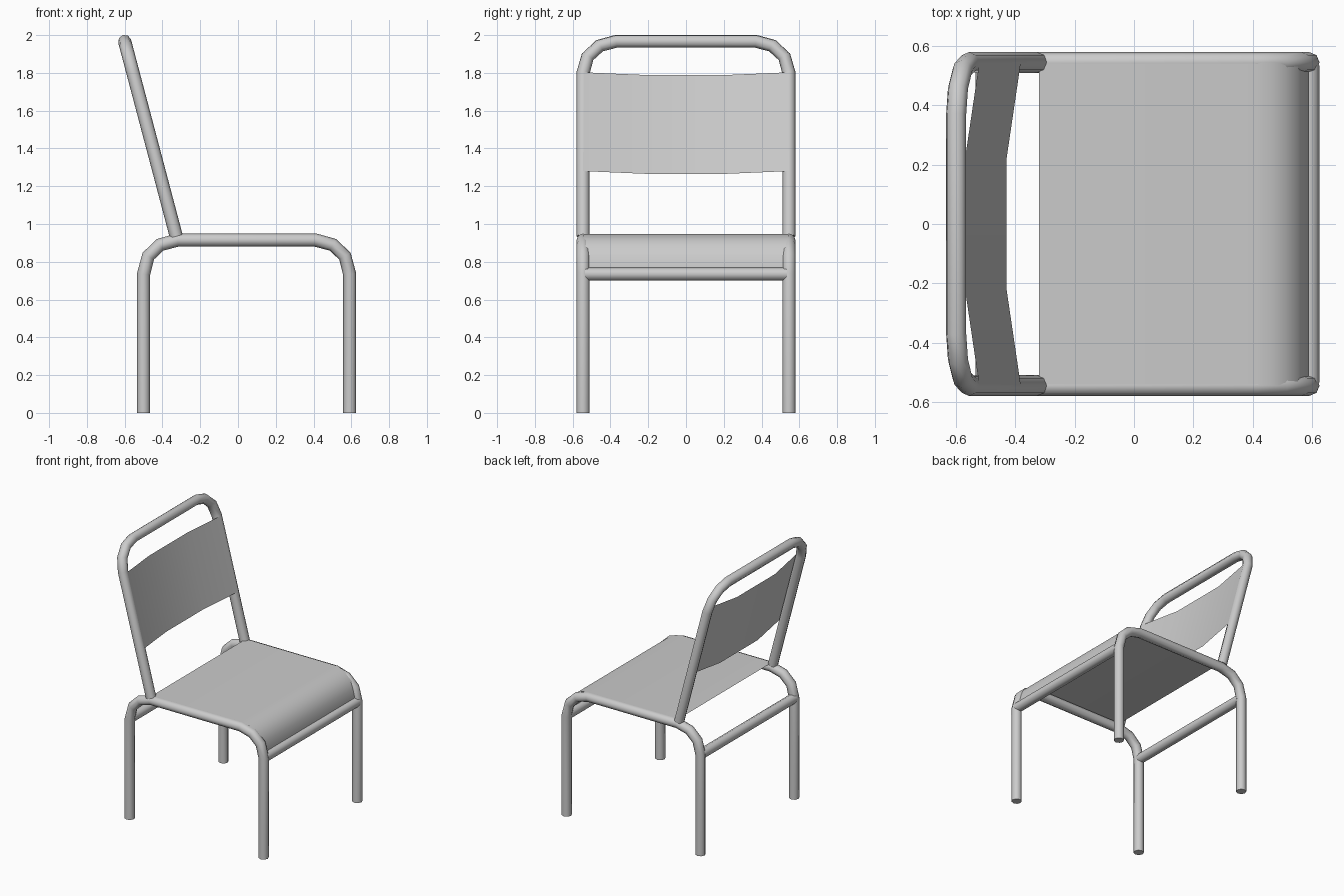
import bpy, math

if "Cube" in bpy.data.objects:
    bpy.data.objects.remove(bpy.data.objects["Cube"])

R = 0.035       # tube radius
HALF = 0.545    # half width between tube centres


def smooth(ob, angle):
    bpy.ops.object.select_all(action='DESELECT')
    ob.select_set(True)
    bpy.context.view_layer.objects.active = ob
    bpy.ops.object.shade_smooth_by_angle(angle=math.radians(angle))


def tube(name, pts, r=R):
    """Eight-sided capped tube along a polyline."""
    cu = bpy.data.curves.new(name, 'CURVE')
    cu.dimensions = '3D'
    cu.bevel_depth = r
    cu.bevel_resolution = 2
    cu.use_fill_caps = True
    sp = cu.splines.new('POLY')
    sp.points.add(len(pts) - 1)
    for p, co in zip(sp.points, pts):
        p.co = (*co, 1)
    ob = bpy.data.objects.new(name, cu)
    bpy.context.collection.objects.link(ob)
    bpy.ops.object.select_all(action='DESELECT')
    ob.select_set(True)
    bpy.context.view_layer.objects.active = ob
    bpy.ops.object.convert(target='MESH')
    ob = bpy.context.view_layer.objects.active
    smooth(ob, 50)
    return ob


def sheet(name, row_a, row_b):
    """Thin panel: strip of quads between two rows of points."""
    n = len(row_a)
    me = bpy.data.meshes.new(name)
    me.from_pydata(row_a + row_b, [],
                   [(i, i + 1, n + i + 1, n + i) for i in range(n - 1)])
    ob = bpy.data.objects.new(name, me)
    bpy.context.collection.objects.link(ob)
    smooth(ob, 40)
    return ob


# Side frames: back leg, seat rail and front leg in one bent tube
side = [(-0.5, 0), (-0.5, 0.735), (-0.475, 0.83), (-0.412, 0.89), (-0.32, 0.915),
        (0.41, 0.915), (0.502, 0.89), (0.566, 0.83), (0.591, 0.735), (0.591, 0)]
for label, y in (("left", -HALF), ("right", HALF)):
    tube(label + "_side_frame", [(x, y, z) for x, z in side])

# Cross bars between the legs
for label, x in (("front", 0.591), ("back", -0.5)):
    tube(label + "_cross_bar", [(x, -HALF + 0.01, 0.735), (x, HALF - 0.01, 0.735)])


# Leaning back frame
def lean(z):
    return -0.327 - (z - 0.935) * 0.2645


half = [(HALF, 0.935), (HALF, 1.80), (0.521, 1.885), (0.457, 1.944), (0.37, 1.967)]
loop = [(-y, z) for y, z in half] + [(y, z) for y, z in reversed(half)]
tube("back_frame", [(lean(z), y, z) for y, z in loop])

# Seat panel rolling over the front edge
seat = [(-0.32, 0.948), (0.41, 0.948), (0.465, 0.940), (0.512, 0.918),
        (0.552, 0.882), (0.576, 0.835), (0.588, 0.785), (0.591, 0.735)]
sheet("seat", [(x, -HALF, z) for x, z in seat], [(x, HALF, z) for x, z in seat])

# Bowed backrest panel
bow = [(-HALF, 0), (-0.22, 1), (0.22, 1), (HALF, 0)]
sheet("backrest",
      [(-0.382 - 0.048 * d, y, 1.28 - 0.014 * d) for y, d in bow],
      [(-0.522 - 0.048 * d, y, 1.803 - 0.014 * d) for y, d in bow])
